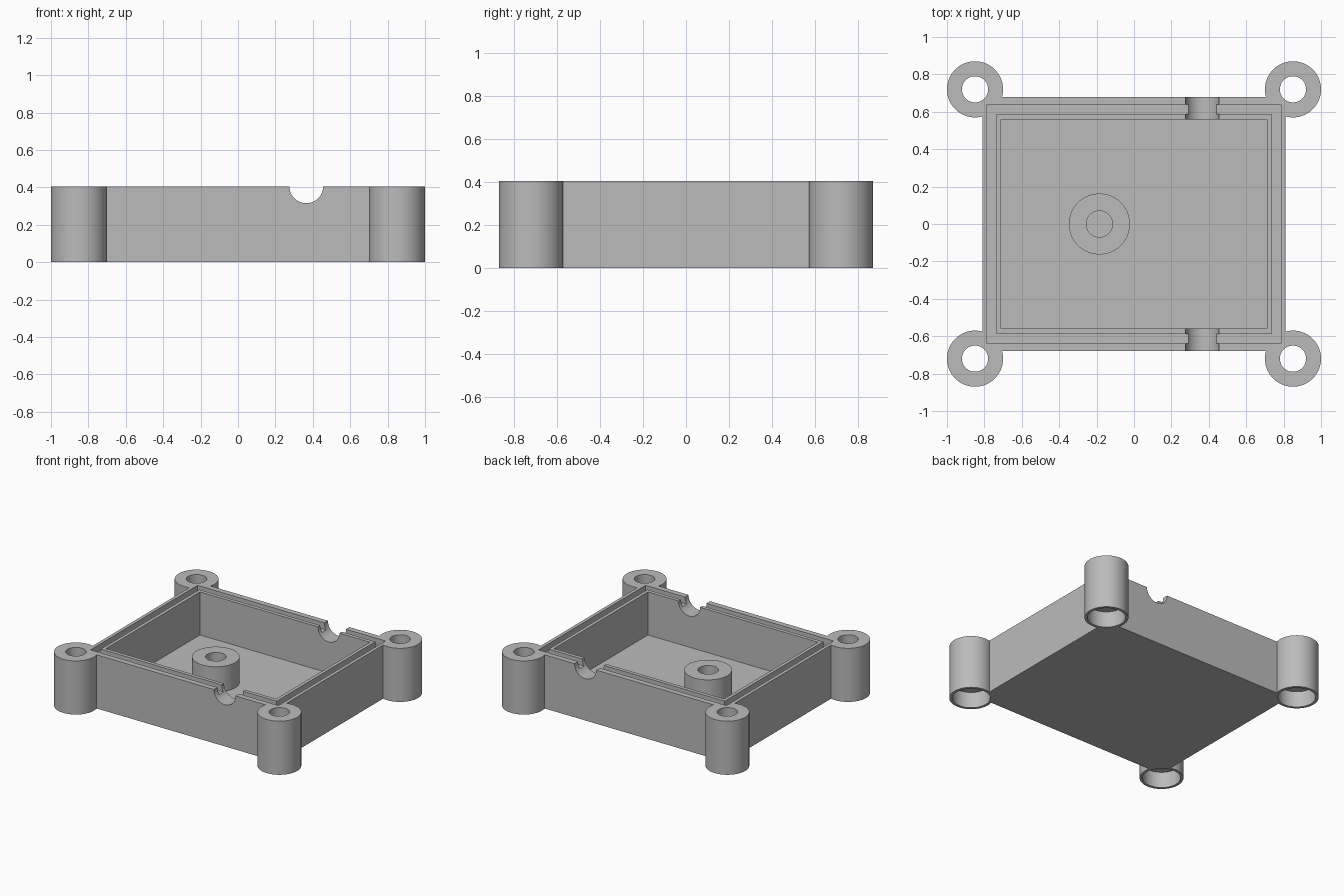
import bpy
import math

cube = bpy.data.objects.get("Cube")
if cube:
    bpy.data.objects.remove(cube, do_unlink=True)

# Main dimensions
HEIGHT = 0.405
FLOOR = 0.08
ABOVE = HEIGHT + 0.1
POST_X, POST_Y = 0.85, 0.72

grey = bpy.data.materials.new("plain grey")
grey.use_nodes = True
grey.diffuse_color = (0.5, 0.5, 0.5, 1)
grey.node_tree.nodes["Principled BSDF"].inputs["Base Color"].default_value = (0.5, 0.5, 0.5, 1)


def box(name, half_x, half_y, z0, z1):
    bpy.ops.mesh.primitive_cube_add(size=1, location=(0, 0, (z0 + z1) / 2))
    ob = bpy.context.object
    ob.name = name
    ob.scale = (2 * half_x, 2 * half_y, z1 - z0)
    bpy.ops.object.transform_apply(location=True, rotation=False, scale=True)
    ob.data.materials.append(grey)
    return ob


def cylinder(name, x, y, radius, z0, z1):
    bpy.ops.mesh.primitive_cylinder_add(vertices=64, radius=radius, depth=z1 - z0,
                                        location=(x, y, (z0 + z1) / 2))
    ob = bpy.context.object
    ob.name = name
    ob.data.materials.append(grey)
    return ob


def combine(target, tool, operation):
    """Apply a boolean and discard the tool."""
    tool.hide_render = True
    mod = target.modifiers.new("cut", "BOOLEAN")
    mod.operation = operation
    mod.solver = "EXACT"
    mod.object = tool
    bpy.context.view_layer.objects.active = target
    bpy.ops.object.modifier_apply(modifier=mod.name)
    bpy.data.objects.remove(tool, do_unlink=True)


def finish(ob):
    bpy.ops.object.select_all(action="DESELECT")
    ob.select_set(True)
    bpy.context.view_layer.objects.active = ob
    bpy.ops.object.shade_smooth_by_angle(angle=math.radians(30))


# Tray block with a screw post on each corner
tray = box("enclosure_tray", 0.81, 0.68, 0, HEIGHT)
corners = [(sx * POST_X, sy * POST_Y) for sx in (-1, 1) for sy in (-1, 1)]
for x, y in corners:
    combine(tray, cylinder("corner_post", x, y, 0.15, 0, HEIGHT), "UNION")

# Open cavity
combine(tray, box("cavity_cutter", 0.71, 0.56, FLOOR, ABOVE), "DIFFERENCE")

# Sealing groove around the rim
groove = box("groove_cutter", 0.785, 0.638, HEIGHT - 0.05, ABOVE)
combine(groove, box("groove_core", 0.735, 0.588, HEIGHT - 0.1, ABOVE + 0.1), "DIFFERENCE")
combine(tray, groove, "DIFFERENCE")

# Half-round cable notches through the front and back walls
notch = cylinder("notch_cutter", 0.365, 0, 0.09, HEIGHT - 1, HEIGHT + 1)
notch.rotation_euler.x = math.pi / 2
bpy.context.view_layer.update()
combine(tray, notch, "DIFFERENCE")

# Screw holes with wide recesses underneath
for x, y in corners:
    combine(tray, cylinder("hole_cutter", x, y, 0.07, -0.1, ABOVE), "DIFFERENCE")
    combine(tray, cylinder("recess_cutter", x, y, 0.13, -0.1, 0.12), "DIFFERENCE")
finish(tray)

# Hollow boss standing on the floor
boss = cylinder("floor_boss", -0.185, 0, 0.163, FLOOR, 0.27)
combine(boss, cylinder("boss_cutter", -0.185, 0, 0.07, FLOOR - 0.1, ABOVE), "DIFFERENCE")
finish(boss)
